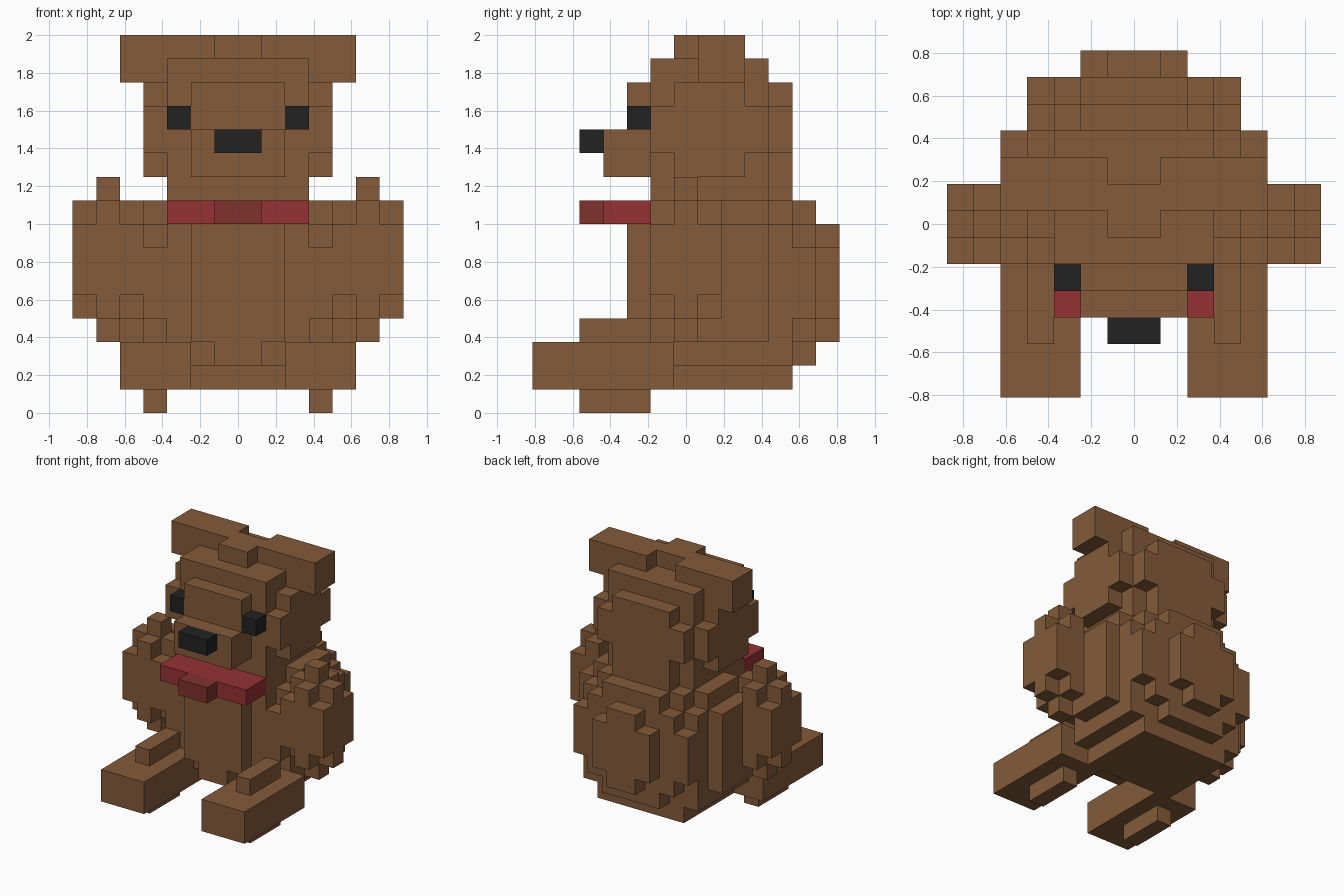
import bpy, bmesh, math
from mathutils import Vector

cube = bpy.data.objects.get("Cube")
if cube:
    bpy.data.objects.remove(cube, do_unlink=True)

U = 0.125      # size of one block
DEPTH = 13     # blocks from front to back


def material(name, rgb):
    m = bpy.data.materials.new(name)
    m.use_nodes = True
    m.diffuse_color = (*rgb, 1)
    bsdf = next(n for n in m.node_tree.nodes if n.type == 'BSDF_PRINCIPLED')
    bsdf.inputs["Base Color"].default_value = (*rgb, 1)
    bsdf.inputs["Roughness"].default_value = 0.9
    return m


fur = material("brown fur", (0.23, 0.105, 0.043))
black = material("black", (0.016, 0.016, 0.016))
red = material("red ribbon", (0.30, 0.032, 0.034))
dark_red = material("dark red tag", (0.215, 0.032, 0.027))

parts = []
filled = set()


def part(name, mat, *boxes):
    """Each box is (x, y, z) spans in blocks, mirrored across x."""
    cells = set()
    for (x0, x1), ys, zs in boxes:
        for x in range(x0, x1):
            for y in range(*ys):
                for z in range(*zs):
                    cells |= {(x, y, z), (-x - 1, y, z)}
    cells -= filled
    filled.update(cells)
    parts.append((name, mat, cells))


# Small features
part("eyes", black, ((2, 3), (4, 5), (12, 13)))
part("nose", black, ((0, 1), (2, 3), (11, 12)))
part("ribbon", red, ((0, 3), (3, 5), (8, 9)))
part("ribbon_tag", dark_red, ((0, 1), (2, 3), (8, 9)))

# Head
part("muzzle", fur, ((0, 2), (3, 4), (10, 12)))
part("ears", fur, ((1, 5), (7, 9), (14, 16)))
part("head", fur,
     ((0, 1), (6, 8), (15, 16)),
     ((0, 3), (5, 10), (14, 15)),
     ((0, 2), (4, 11), (10, 14)),
     ((0, 3), (5, 11), (11, 13)),
     ((0, 3), (5, 10), (10, 14)),
     ((0, 4), (5, 10), (11, 13)),
     ((0, 4), (6, 9), (10, 14)))
part("neck", fur,
     ((0, 2), (5, 11), (9, 10)),
     ((0, 3), (5, 10), (9, 10)))

# Rounded body
part("body", fur,
     ((0, 2), (4, 5), (3, 8)),
     ((0, 1), (4, 5), (2, 3)),
     ((0, 1), (12, 13), (3, 8)),
     ((0, 2), (12, 13), (4, 7)),
     ((0, 2), (5, 12), (2, 9)),
     ((0, 3), (5, 12), (3, 8)),
     ((0, 3), (5, 11), (2, 9)),
     ((0, 4), (5, 12), (4, 7)),
     ((0, 4), (6, 11), (2, 8)),
     ((0, 4), (7, 10), (8, 9)),
     ((0, 5), (7, 10), (3, 8)),
     ((0, 3), (6, 11), (1, 2)))

# Limbs
part("arms", fur,
     ((4, 7), (5, 8), (5, 8)),
     ((5, 6), (5, 8), (4, 9)),
     ((4, 7), (6, 7), (4, 9)),
     ((5, 6), (6, 7), (3, 10)))
part("legs", fur,
     ((2, 5), (0, 6), (1, 3)),
     ((3, 4), (2, 5), (0, 1)),
     ((3, 4), (2, 5), (3, 4)))


def build(name, mat, cells):
    """Skin the outside of a block set, then merge the flat areas."""
    bm = bmesh.new()
    verts = {}

    def vert(p):
        key = tuple(round(c) for c in p)
        if key not in verts:
            x, y, z = key
            verts[key] = bm.verts.new((x * U, (y - DEPTH / 2) * U, z * U))
        return verts[key]

    for cell in sorted(cells):
        mid = Vector(cell) + Vector((0.5, 0.5, 0.5))
        for axis in range(3):
            for sign in (-1, 1):
                n = Vector((0, 0, 0))
                n[axis] = sign
                beside = tuple(int(a + b) for a, b in zip(cell, n))
                if beside in filled:
                    continue
                u = Vector((0, 0, 0))
                u[(axis + 1) % 3] = 0.5
                v = n.cross(u)
                c = mid + n * 0.5
                bm.faces.new([vert(c + a * u + b * v) for a, b in
                              ((-1, -1), (1, -1), (1, 1), (-1, 1))])
    bmesh.ops.dissolve_limit(bm, angle_limit=math.radians(1),
                             verts=bm.verts[:], edges=bm.edges[:])
    mesh = bpy.data.meshes.new(name)
    bm.to_mesh(mesh)
    bm.free()
    mesh.materials.append(mat)
    obj = bpy.data.objects.new(name, mesh)
    bpy.context.collection.objects.link(obj)


for entry in parts:
    build(*entry)
